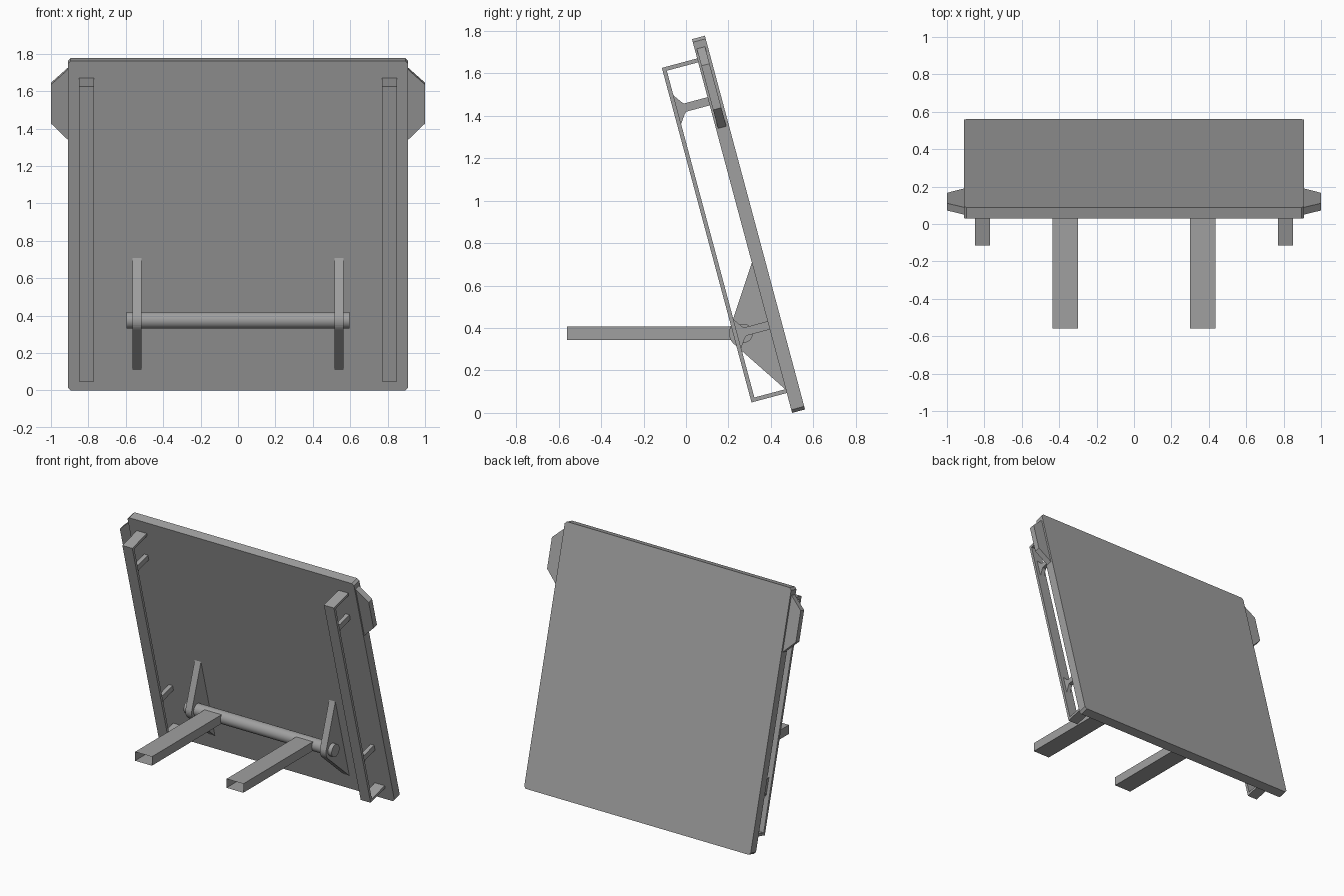
import bpy, bmesh, math
from mathutils import Vector

cube = bpy.data.objects.get("Cube")
if cube:
    bpy.data.objects.remove(cube, do_unlink=True)

# Single steel grey
steel = bpy.data.materials.new("steel_grey")
steel.use_nodes = True
GREY = (0.35, 0.35, 0.35, 1)
steel.diffuse_color = GREY
steel.node_tree.nodes["Principled BSDF"].inputs["Base Color"].default_value = GREY

TILT = math.radians(15)
S, C = math.sin(TILT), math.cos(TILT)
FRONT = Vector((0, -C, -S))      # out of the panel's front face


def tilted(x, v, d):
    """Point at x, distance v up the panel and d in front of its face."""
    return Vector((x, 0.5 - S * v - C * d, C * v - S * d))


def prism(name, points, sweep, caps=True):
    """Extrude a polygon along the sweep vector."""
    bm = bmesh.new()
    a = [bm.verts.new(p) for p in points]
    b = [bm.verts.new(p + sweep) for p in points]
    n = len(a)
    for i in range(n):
        j = (i + 1) % n
        bm.faces.new((a[i], a[j], b[j], b[i]))
    if caps:
        bm.faces.new(a[::-1])
        bm.faces.new(b)
    bmesh.ops.recalc_face_normals(bm, faces=bm.faces)
    mesh = bpy.data.meshes.new(name)
    bm.to_mesh(mesh)
    bm.free()
    mesh.materials.append(steel)
    obj = bpy.data.objects.new(name, mesh)
    bpy.context.collection.objects.link(obj)
    return obj


def across(width):
    return Vector((width, 0, 0))


# Tilted panel with clipped corners
W, H, T, K = 0.91, 1.823, 0.063, 0.015
outline = [(-W + K, 0), (W - K, 0), (W, K), (W, H - K),
           (W - K, H), (K - W, H), (-W, H - K), (-W, K)]
prism("panel", [tilted(x, v, 0) for x, v in outline], -FRONT * T)

for side, label in ((1, "left"), (-1, "right")):
    # Ear plate on the panel's edge
    ear = [(0.9, 1.385), (0.91, 1.385), (1.0, 1.475), (1.0, 1.69), (0.91, 1.773), (0.9, 1.773)]
    prism(label + "_ear", [tilted(side * x, v, -0.01) for x, v in ear], -FRONT * 0.04)

    # Strap rail bent back to the panel at both ends
    lo, hi, out, t = 0.097, 1.729, 0.172, 0.019
    strap = [(lo, 0), (lo, out), (hi, out), (hi, 0),
             (hi - t, 0), (hi - t, out - t), (lo + t, out - t), (lo + t, 0)]
    prism(label + "_rail", [tilted(side * 0.77, v, d) for v, d in strap], across(side * 0.08))

    # Flared stays between rail and panel
    for mid, place in ((0.427, "lower"), (1.52, "upper")):
        half = [(0.02, 0), (0.02, 0.115), (0.03, 0.125), (0.073, 0.155)]
        stay = [(mid + v, d) for v, d in half] + [(mid - v, d) for v, d in half[::-1]]
        prism(f"{label}_{place}_stay", [tilted(side * 0.795, v, d) for v, d in stay],
              across(side * 0.03))

    # Hinge bracket with a rounded nose around the rod
    nose = [(0.27 + 0.067 * math.cos(a), 0.375 + 0.067 * math.sin(a))
            for a in (math.radians(158 + 72 * i / 8) for i in range(9))]
    bracket = [(0.312, 0.712)] + nose + [(0.475, 0.105), (0.49, 0.105), (0.33, 0.712)]
    prism(label + "_bracket", [Vector((side * 0.515, y, z)) for y, z in bracket],
          across(side * 0.05))

    # Open sheet-metal fork tube
    fork = [(0.3, 0.343), (0.435, 0.343), (0.435, 0.408), (0.3, 0.408)]
    prism(label + "_fork", [Vector((side * x, -0.56, z)) for x, z in fork],
          Vector((0, 0.8, 0)), caps=False)

# Round rod through the brackets
bpy.ops.mesh.primitive_cylinder_add(vertices=32, radius=0.045, depth=1.19,
                                    location=(0, 0.27, 0.375), rotation=(0, math.pi / 2, 0))
rod = bpy.context.object
rod.name = "hinge_rod"
rod.data.materials.append(steel)
bpy.ops.object.shade_smooth_by_angle()
